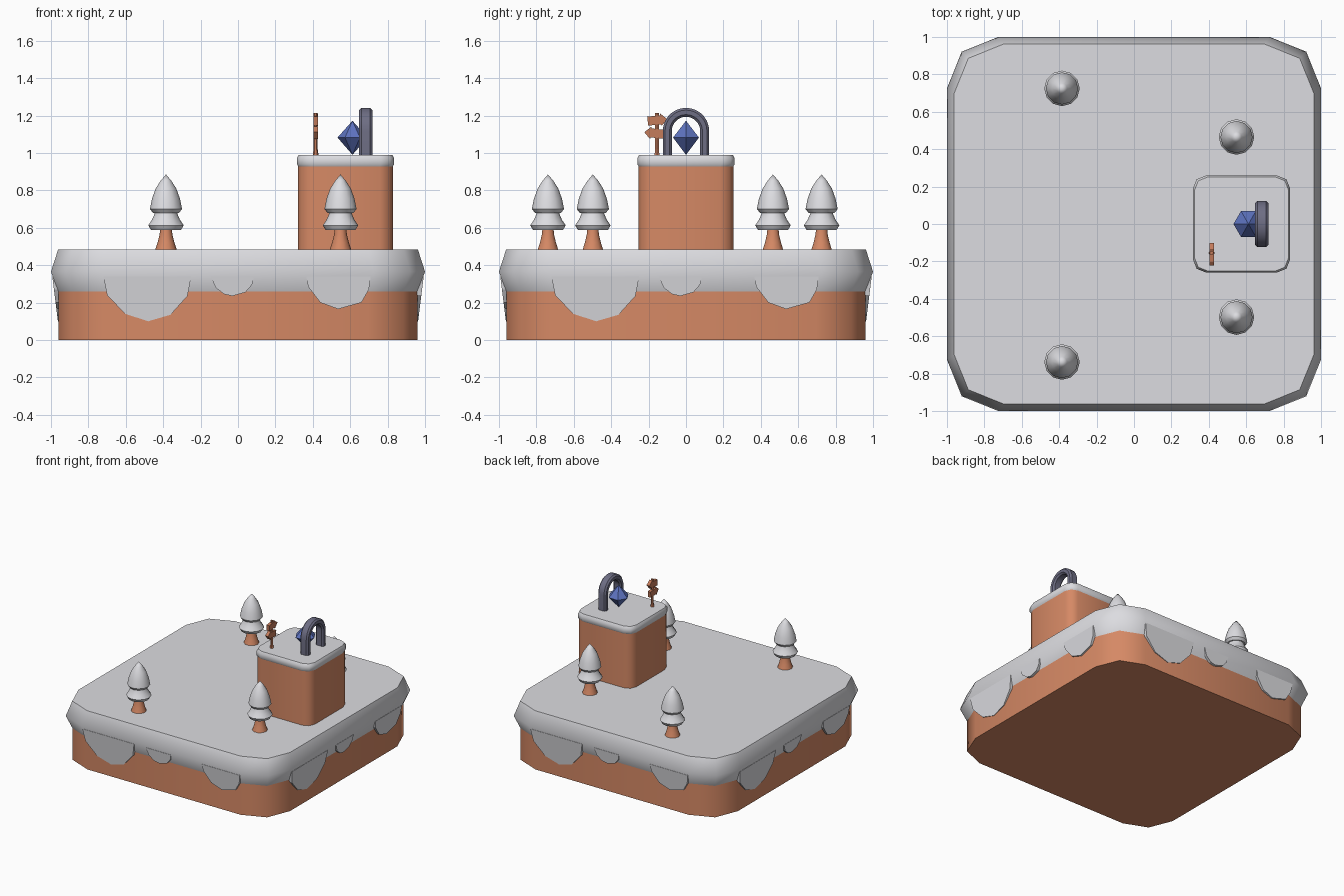
import bpy, bmesh, math
from math import sin, cos, pi, radians
from mathutils import Matrix, Vector

if "Cube" in bpy.data.objects:
    bpy.data.objects.remove(bpy.data.objects["Cube"])


def material(name, rgb):
    m = bpy.data.materials.new(name)
    m.diffuse_color = (*rgb, 1)
    m.use_nodes = True
    m.node_tree.nodes["Principled BSDF"].inputs["Base Color"].default_value = m.diffuse_color
    return m


SNOW = material("snow", (0.72, 0.72, 0.75))
SOIL = material("terracotta soil", (0.67, 0.25, 0.13))
WOOD = material("sign wood", (0.56, 0.20, 0.105))
STONE = material("slate stone", (0.155, 0.155, 0.23))
GEM = material("blue gem", (0.11, 0.17, 0.52))


def loft(name, rings, mat, angle=None, matrix=Matrix()):
    """Skin closed rings of equal length, cap both ends."""
    bm = bmesh.new()
    loops = [[bm.verts.new(matrix @ Vector(p)) for p in r] for r in rings]
    n = len(rings[0])
    for a, b in zip(loops, loops[1:]):
        for i in range(n):
            j = (i + 1) % n
            bm.faces.new((a[i], a[j], b[j], b[i]))
    bm.faces.new(loops[0][::-1])
    bm.faces.new(loops[-1])
    bmesh.ops.remove_doubles(bm, verts=bm.verts, dist=0.0003)
    bmesh.ops.recalc_face_normals(bm, faces=bm.faces)
    me = bpy.data.meshes.new(name)
    bm.to_mesh(me)
    bm.free()
    me.materials.append(mat)
    if angle:
        me.shade_smooth()
        me.set_sharp_from_angle(angle=radians(angle))
    ob = bpy.data.objects.new(name, me)
    bpy.context.collection.objects.link(ob)
    return ob


def rounded_square(half, z, cx=0):
    """Square outline with three-point rounded corners."""
    pts = []
    for k in range(4):
        c, s = round(cos(k * pi / 2)), round(sin(k * pi / 2))
        for x, y in ((1, 0.725), (0.921, 0.921), (0.725, 1)):
            pts.append((cx + half * (x * c - y * s), half * (x * s + y * c), z))
    return pts


def block(name, profile, mat, cx=0):
    return loft(name, [rounded_square(h, z, cx) for h, z in profile], mat, 50)


def lathe(name, profile, mat, sides, at, angle=None):
    rings = [[(at[0] + r * cos(2 * pi * i / sides), at[1] + r * sin(2 * pi * i / sides), z)
              for i in range(sides)] for r, z in profile]
    return loft(name, rings, mat, angle)


# Ground block with bulging snow cover
block("ground_soil", [(0.96, 0), (0.96, 0.3)], SOIL)
block("ground_snow", [(0.955, 0.245), (1, 0.365), (0.962, 0.483)], SNOW)

# Snow drips, the same three on each side
DRIPS = (
    ((-0.72, 0.34), (-0.70, 0.24), (-0.605, 0.14), (-0.48, 0.10), (-0.36, 0.135), (-0.27, 0.235), (-0.25, 0.34)),
    ((-0.145, 0.34), (-0.12, 0.28), (-0.075, 0.245), (-0.03, 0.235), (0.04, 0.255), (0.075, 0.295), (0.085, 0.34)),
    ((0.365, 0.34), (0.375, 0.285), (0.44, 0.20), (0.535, 0.165), (0.66, 0.20), (0.70, 0.27), (0.71, 0.34)),
)
for side in range(4):
    turn = Matrix.Rotation(side * pi / 2, 4, 'Z')
    for d in DRIPS:
        front = [(x, -0.963 - (z - 0.1) * 0.125, z) for x, z in d]
        back = [(x, -0.94, z) for x, z in d]
        loft("snow_drip", [front, back], SNOW, None, turn)

# Raised pillar with snow cap
PX = 0.575
block("pillar_soil", [(0.253, 0.47), (0.253, 0.95)], SOIL, PX)
block("pillar_snow", [(0.251, 0.925), (0.26, 0.94), (0.26, 0.972), (0.251, 0.99)], SNOW, PX)

# Snowy trees
for at in ((-0.385, 0.725), (0.548, 0.465), (0.548, -0.498), (-0.385, -0.738)):
    lathe("tree_trunk", [(0.06, 0.475), (0.045, 0.52), (0.034, 0.565), (0.03, 0.61)], SOIL, 10, at, 50)
    lathe("tree_lower_snow", [(0.08, 0.588), (0.095, 0.613), (0.075, 0.642), (0.062, 0.672), (0.055, 0.70)],
          SNOW, 12, at, 40)
    lathe("tree_upper_snow", [(0.07, 0.68), (0.086, 0.70), (0.075, 0.755), (0.055, 0.81), (0.028, 0.852), (0, 0.885)],
          SNOW, 12, at, 40)

# Stone arch: chamfered section swept over legs and half circle
path = [(0, 0.985, 0)] + [(a * pi / 14, 1.117, a) for a in range(15)] + [(pi, 0.985, 14)]
rx, rr, ch = 0.036, 0.024, 0.012
section = [(rx, rr - ch), (rx - ch, rr), (ch - rx, rr), (-rx, rr - ch),
           (-rx, ch - rr), (ch - rx, -rr), (rx - ch, -rr), (rx, ch - rr)]
loft("stone_arch", [[(0.683 + u, (0.1 + v) * cos(t), z + (0.1 + v) * sin(t)) for u, v in section]
                    for t, z, _ in path], STONE, 40)

# Floating gem
lathe("gem", [(0, 0.99), (0.08, 1.082), (0, 1.172)], GEM, 6, (0.612, 0))

# Signpost with two arrow boards
SX, SY = 0.415, -0.155
lathe("sign_post", [(0.016, 0.985), (0.011, 1.02), (0.011, 1.213)], WOOD, 6, (SX, SY))
ARROW = ((-0.05, -0.024), (0.02, -0.024), (0.02, -0.034), (0.055, 0), (0.02, 0.034), (0.02, 0.024), (-0.05, 0.024))
for name, flip, y, z, tilt in (("upper_arrow_board", 1, -0.155, 1.175, 6),
                               ("lower_arrow_board", -1, -0.168, 1.105, -6)):
    m = Matrix.Translation((SX, y, z)) @ Matrix.Rotation(radians(tilt), 4, 'X')
    loft(name, [[(x, flip * u, v) for u, v in ARROW] for x in (-0.012, 0.014)], WOOD, None, m)
